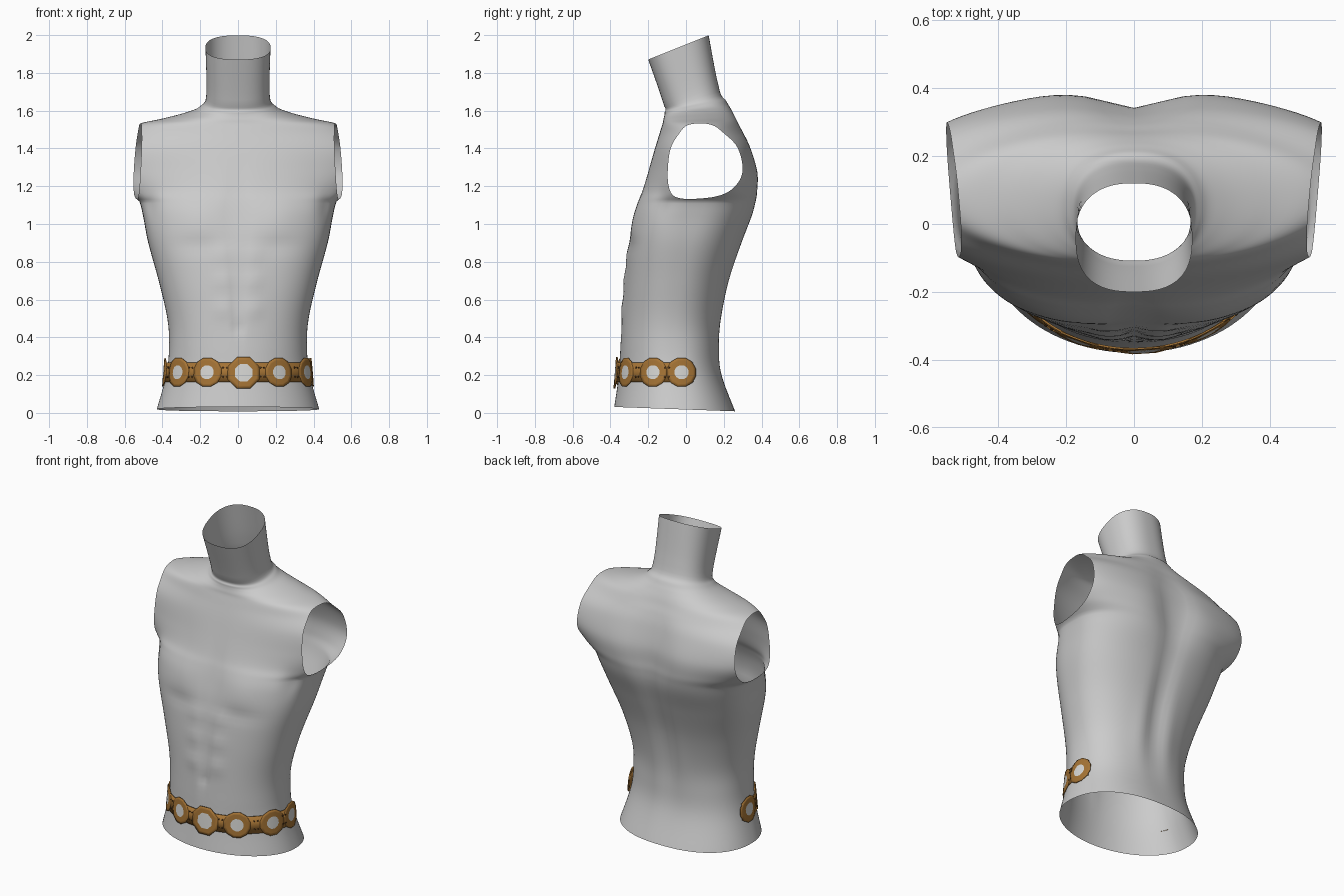
import bpy, bmesh, math
from mathutils import Vector

cube = bpy.data.objects.get("Cube")
if cube:
    bpy.data.objects.remove(cube)


def material(name, color):
    m = bpy.data.materials.new(name)
    m.use_nodes = True
    m.diffuse_color = (*color, 1)
    m.node_tree.nodes["Principled BSDF"].inputs["Base Color"].default_value = (*color, 1)
    return m


skin = material("pale grey", (0.6, 0.6, 0.6))
gold = material("antique gold", (0.38, 0.175, 0.036))
silver = material("silver", (0.68, 0.68, 0.66))
dark = material("dark bronze", (0.09, 0.04, 0.012))


def finish(bm, name, mats, angle=40):
    mesh = bpy.data.meshes.new(name)
    bm.to_mesh(mesh)
    bm.free()
    obj = bpy.data.objects.new(name, mesh)
    bpy.context.collection.objects.link(obj)
    for m in mats:
        mesh.materials.append(m)
    bpy.ops.object.select_all(action='DESELECT')
    obj.select_set(True)
    bpy.context.view_layer.objects.active = obj
    bpy.ops.object.shade_smooth_by_angle(angle=math.radians(angle))
    return obj


# Torso: height, half width, front, back, squareness of front and back
SECTIONS = [
    (.02, .43, -.38, .26, 2, 2.3),
    (.2, .38, -.356, .19, 2, 2.4),
    (.35, .365, -.348, .175, 2.1, 2.4),
    (.5, .374, -.34, .185, 2.2, 2.3),
    (.7, .42, -.325, .23, 2.4, 2.3),
    (.9, .475, -.3, .3, 2.7, 2.4),
    (1.04, .502, -.27, .355, 2.9, 2.5),
    (1.12, .522, -.25, .375, 2.7, 2.6),
    (1.18, .555, -.23, .38, 2.3, 2.8),
    (1.28, .59, -.2, .378, 2.2, 3),
    (1.4, .59, -.165, .345, 2.3, 2.9),
    (1.48, .56, -.14, .312, 2.1, 2.2),
    (1.53, .51, -.125, .284, 2.1, 2.1),
    (1.56, .39, -.12, .266, 2.1, 2.1),
    (1.59, .27, -.115, .243, 2.1, 2.1),
    (1.62, .2, -.113, .217, 2.2, 2.2),
    (1.68, .168, -.115, .172, 2.4, 2.4),
    (1.935, .172, -.2, .12, 2.6, 2.4),
]

# Muscle relief: across, height, spread across, spread up, amount
FRONT = [
    (.2, 1.03, .13, .11, .014), (.2, .89, .13, .04, -.007),
    (0, 1.1, .04, .2, -.01), (0, .62, .022, .22, -.012),
    (0, .45, .02, .03, -.012), (.47, 1.09, .04, .07, -.018),
] + [(.08, z, .05, .05, .009) for z in (.84, .7, .55)]
BACK = [
    (0, .75, .06, .35, -.024), (0, 1.25, .11, .25, -.036),
    (.25, 1.2, .12, .16, .006), (.1, .5, .05, .2, .006),
]


def relief(bumps, x, z):
    return sum(a * math.exp(-((abs(x) - bx) / sx) ** 2 - ((z - bz) / sz) ** 2)
               for bx, bz, sx, sz, a in bumps)


def spline(a, b, c, d, t):
    return b + .5 * t * (c - a + t * (2*a - 5*b + 4*c - d + t * (3*(b - c) + d - a)))


def smooth_sections(steps):
    last = len(SECTIONS) - 1
    for i in range(last):
        quad = [SECTIONS[min(max(i + k, 0), last)] for k in (-1, 0, 1, 2)]
        for s in range(steps):
            yield [spline(*v, s / steps) for v in zip(*quad)]
    yield SECTIONS[-1]


def power(v, n):
    return math.copysign(abs(v) ** (2 / n), v)


def ramp(v, start, end):
    return min(1, max(0, (v - start) / (end - start)))


def loop_ring(bm, section, count):
    height, w, front, back, n_front, n_back = section
    mid, half = (front + back) / 2, (back - front) / 2
    # The shoulders bulge sideways, and the neck and hem lean
    bulge = .105 * math.sin(math.pi * ramp(height, 1.12, 1.55))
    tilt = .4 * ramp(height, 1.5, 1.68) ** 2 - .04 * ramp(height, .2, 0)
    ring = []
    for i in range(count):
        a = math.tau * i / count
        n = n_front if math.cos(a) > 0 else n_back
        s = power(math.sin(a), n)
        x, dy = s * (w + bulge * abs(s) ** 3), -half * power(math.cos(a), n)
        z = height + tilt * dy
        facing = min(1, 2 * abs(math.cos(a)))
        if dy < 0:
            dy -= facing * relief(FRONT, x, z)
        else:
            dy += facing * relief(BACK, x, z)
        ring.append(bm.verts.new((x, mid + dy, z)))
    return ring


# Torso shell, open at the waist, neck and shoulders
bm = bmesh.new()
rings = [loop_ring(bm, s, 96) for s in smooth_sections(6)]
for low, high in zip(rings, rings[1:]):
    for i in range(len(low)):
        j = (i + 1) % len(low)
        bm.faces.new((low[i], low[j], high[j], high[i]))
for side in (-1, 1):
    geom = bm.verts[:] + bm.edges[:] + bm.faces[:]
    bmesh.ops.bisect_plane(bm, geom=geom, plane_co=(side * .532, .12, 1.34),
                           plane_no=(side, -.09, .06), clear_outer=True)
finish(bm, "torso", [skin], 60)

# Belt, wrapped round the front of the hips
BELT_Z, WIDE, DEEP, MID = .215, .388, .308, -.061


def wrap(t, z, lift=0):
    grow = .08 * (BELT_Z - z) + lift
    return Vector(((WIDE + grow) * math.sin(t), MID - (DEEP + grow) * math.cos(t), z))


def around(t, distance):
    return t + distance / math.hypot(WIDE * math.cos(t), DEEP * math.sin(t))


def thicken(obj, depth):
    mod = obj.modifiers.new("thickness", 'SOLIDIFY')
    mod.thickness = depth
    mod.offset = 1


def disc(bm, t, z, radii, lift, sides, mats):
    """Concentric polygon wrapped onto the belt curve."""
    hub = bm.verts.new(wrap(t, z, lift))
    inner = None
    for r, m in zip(radii, mats):
        ring = []
        for i in range(sides):
            a = math.tau * (i + .5) / sides
            ring.append(bm.verts.new(wrap(around(t, r * math.cos(a)), z + r * math.sin(a), lift)))
        for i in range(sides):
            j = (i + 1) % sides
            corners = (inner[i], ring[i], ring[j], inner[j]) if inner else (hub, ring[i], ring[j])
            bm.faces.new(corners).material_index = m
        inner = ring


centres = [-1.54, -.95, -.43, .076, .59, 1.2, 1.69]

# Belt band
bm = bmesh.new()
start, end, steps = centres[0] - .2, centres[-1] + .2, 60
columns = []
for i in range(steps + 1):
    t = start + (end - start) * i / steps
    columns.append([bm.verts.new(wrap(t, BELT_Z + h)) for h in (-.052, .052)])
for a, b in zip(columns, columns[1:]):
    bm.faces.new((a[0], b[0], b[1], a[1]))
thicken(finish(bm, "belt_band", [gold]), .006)

# Belt medallions with silver centres
bm = bmesh.new()
for t in centres:
    middle = abs(t) < .1
    size, gem = (.09, .05) if middle else (.079, .038)
    disc(bm, t, BELT_Z - (.003 if middle else 0), (gem, size * .8, size),
         .003, 8 if middle else 12, (1, 0, 0))
thicken(finish(bm, "belt_medallions", [gold, silver], 30), .005)

# Small dark studs between the medallions
bm = bmesh.new()
for a, b in zip(centres, centres[1:]):
    for dz in (-.025, .025):
        for shift in (-.01, .01):
            disc(bm, around((a + b) / 2, shift), BELT_Z + dz, (.005,), .006, 6, (0,))
thicken(finish(bm, "belt_studs", [dark], 30), .003)
